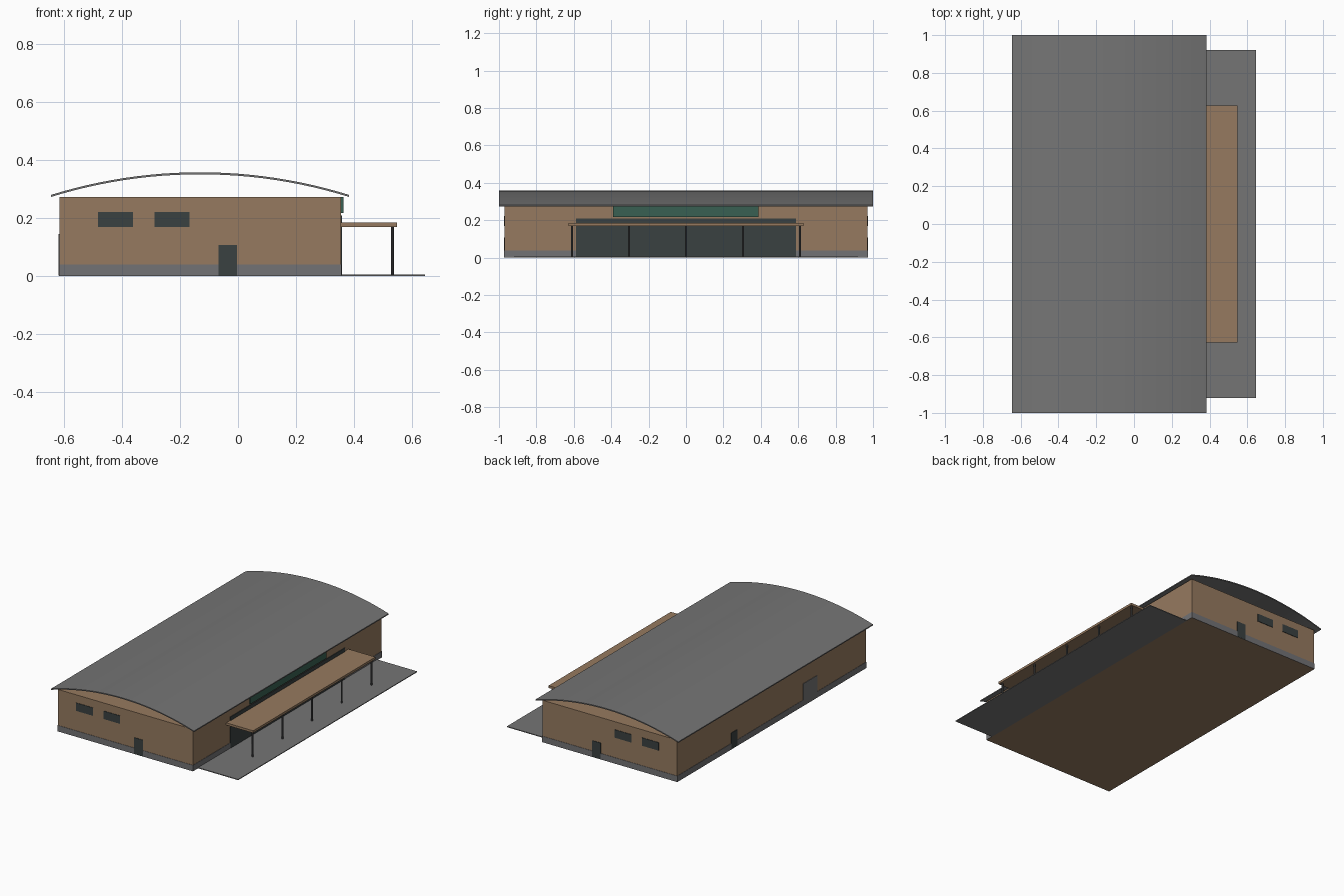
import bpy, bmesh, math

cube = bpy.data.objects.get("Cube")
if cube:
    bpy.data.objects.remove(cube, do_unlink=True)


def material(name, rgb):
    m = bpy.data.materials.new(name)
    m.use_nodes = True
    m.diffuse_color = (*rgb, 1)
    m.node_tree.nodes["Principled BSDF"].inputs["Base Color"].default_value = (*rgb, 1)
    return m


tan = material("tan_wall", (0.305, 0.195, 0.115))
roof_grey = material("roof_grey", (0.178, 0.178, 0.178))
plinth_grey = material("plinth_grey", (0.17, 0.17, 0.178))
glass = material("dark_glass", (0.042, 0.053, 0.053))
green = material("sign_green", (0.04, 0.117, 0.085))
post_grey = material("post_grey", (0.065, 0.067, 0.07))


def make_object(name, bm, mat):
    bmesh.ops.recalc_face_normals(bm, faces=bm.faces)
    me = bpy.data.meshes.new(name)
    bm.to_mesh(me)
    bm.free()
    me.materials.append(mat)
    ob = bpy.data.objects.new(name, me)
    bpy.context.collection.objects.link(ob)
    return ob


def box(name, x, y, z, mat):
    """Box from (min, max) ranges on each axis."""
    bm = bmesh.new()
    bmesh.ops.create_cube(bm, size=1)
    for v in bm.verts:
        for i, (lo, hi) in enumerate((x, y, z)):
            v.co[i] = lo if v.co[i] < 0 else hi
    return make_object(name, bm, mat)


# Main hall
X0, X1, Y = -0.616, 0.355, 0.97
PROUD = 0.003
box("walls", (X0, X1), (-Y, Y), (0, 0.272), tan)

# Plinth strips around the foot of the walls
P = 0.002
for side, s in (("front", -1), ("back", 1)):
    box("plinth_" + side, (X0 - P, X1 + P), sorted((s * Y, s * (Y + P))), (0.0, 0.039), plinth_grey)
box("plinth_right", (X0 - P, X0), (-Y, Y), (0.0, 0.039), plinth_grey)
box("plinth_left", (X1, X1 + P), (-Y, Y), (0.0, 0.039), plinth_grey)

# Curved roof sheet, open between the wall tops and the arch
half, rise, centre, eave, thick = 0.514, 0.078, -0.131, 0.273, 0.007
radius = (half ** 2 + rise ** 2) / (2 * rise)
sweep = math.asin(half / radius)
steps = 24
bm = bmesh.new()
rings = []
for i in range(steps + 1):
    a = -sweep + 2 * sweep * i / steps
    x = centre + radius * math.sin(a)
    z = eave + rise - radius * (1 - math.cos(a))
    rings.append([bm.verts.new((x, y, z + t)) for y, t in
                  ((-1, 0), (1, 0), (1, thick), (-1, thick))])
for r, q in zip(rings, rings[1:]):
    for k in range(4):
        bm.faces.new((r[k], r[k - 1], q[k - 1], q[k]))
bm.faces.new(rings[0])
bm.faces.new(rings[-1])
roof = make_object("roof", bm, roof_grey)
bpy.context.view_layer.objects.active = roof
roof.select_set(True)
bpy.ops.object.shade_smooth_by_angle(angle=math.radians(30))
roof.select_set(False)

# End walls: two windows and a door, mirrored front to back
for side, s in (("front", -1), ("back", 1)):
    y = sorted((s * Y, s * (Y + PROUD)))
    box(side + "_window_outer", (-0.484, -0.363), y, (0.169, 0.221), glass)
    box(side + "_window_inner", (-0.288, -0.168), y, (0.169, 0.221), glass)
    box(side + "_door", (-0.067, -0.004), y, (0.001, 0.107), glass)

# Service side: small door and loading shutter
box("side_door", (X0 - PROUD, X0), (0.354, 0.416), (0.001, 0.107), glass)
box("loading_shutter", (X0 - PROUD, X0), (-0.467, -0.323), (0.001, 0.145), roof_grey)

# Entrance side: glazing, sign board, pavement
box("entrance_glazing", (X1, X1 + 0.004), (-0.588, 0.588), (0.001, 0.208), glass)
box("sign_board", (X1, X1 + 0.009), (-0.39, 0.388), (0.217, 0.272), green)
box("pavement", (X1, 0.645), (-0.92, 0.92), (0, 0.005), roof_grey)

# Canopy on five round posts
box("canopy", (X1, 0.549), (-0.628, 0.628), (0.169, 0.184), tan)
for i in range(5):
    bm = bmesh.new()
    bmesh.ops.create_cone(bm, cap_ends=True, segments=10, radius1=0.006, radius2=0.006, depth=0.164)
    bmesh.ops.translate(bm, verts=bm.verts, vec=(0.533, -0.61 + 0.305 * i, 0.087))
    make_object(f"canopy_post_{i + 1}", bm, post_grey)
